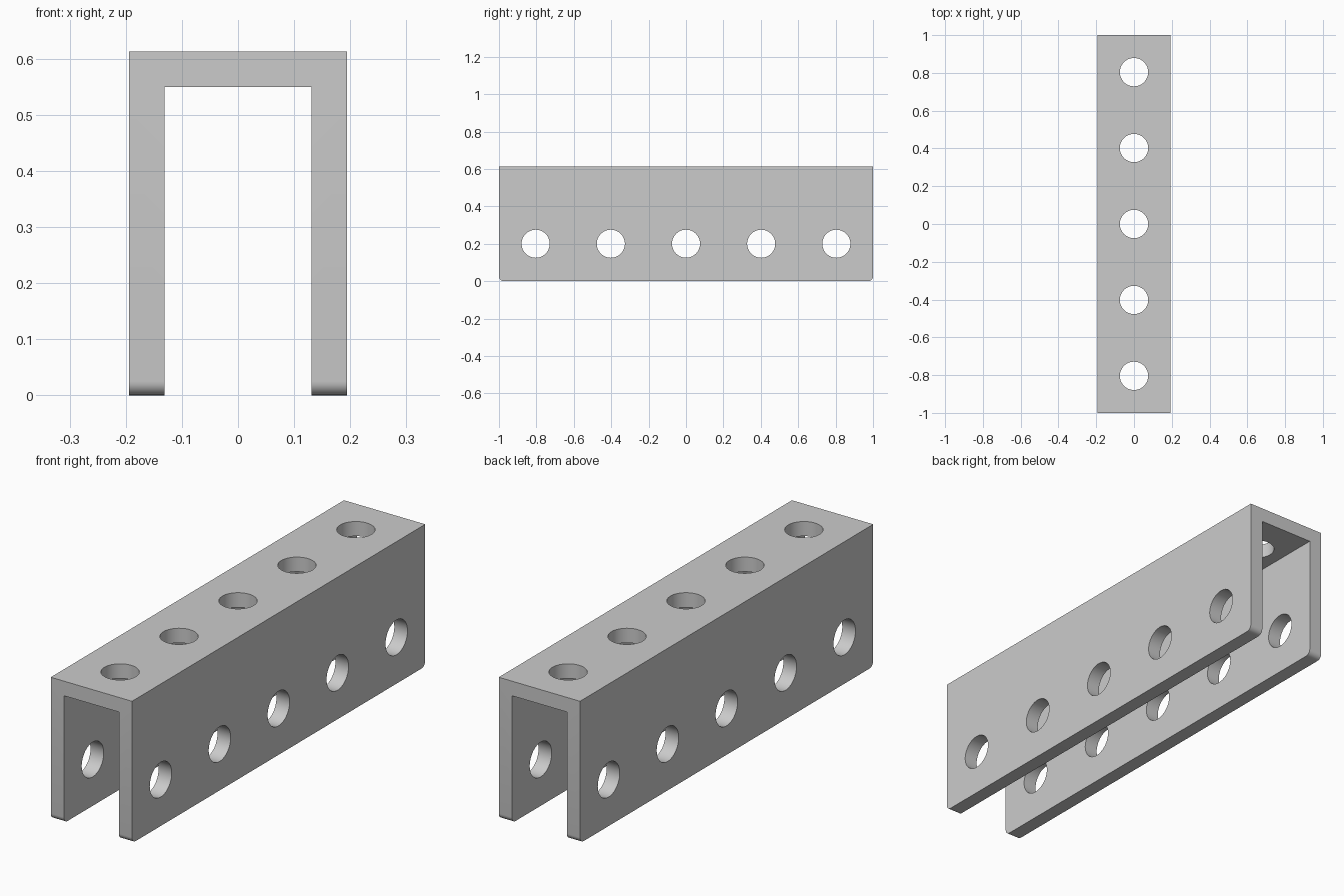
import bpy
import bmesh
from math import pi, radians
from mathutils import Matrix

if "Cube" in bpy.data.objects:
    bpy.data.objects.remove(bpy.data.objects["Cube"])

HALF_W, INNER_W, HEIGHT, INNER_H = 0.194, 0.131, 0.613, 0.55
PITCH, HOLE_R, HOLE_Z = 0.402, 0.075, 0.2

grey = bpy.data.materials.new("plain grey")
grey.use_nodes = True
colour = (0.6, 0.6, 0.6, 1)
grey.diffuse_color = colour
grey.node_tree.nodes["Principled BSDF"].inputs["Base Color"].default_value = colour


def finish(bm, name):
    mesh = bpy.data.meshes.new(name)
    bmesh.ops.recalc_face_normals(bm, faces=bm.faces)
    bm.to_mesh(mesh)
    bm.free()
    mesh.materials.append(grey)
    obj = bpy.data.objects.new(name, mesh)
    bpy.context.collection.objects.link(obj)
    return obj


# U-shaped channel: extruded profile with rounded lower leg corners
half = [(INNER_W, INNER_H), (INNER_W, 0), (HALF_W, 0), (HALF_W, HEIGHT)]
profile = half + [(-x, z) for x, z in reversed(half)]
bm = bmesh.new()
face = bm.faces.new([bm.verts.new((x, -1, z)) for x, z in profile])
ext = bmesh.ops.extrude_face_region(bm, geom=[face])
moved = [v for v in ext["geom"] if isinstance(v, bmesh.types.BMVert)]
bmesh.ops.translate(bm, verts=moved, vec=(0, 2, 0))
corners = [e for e in bm.edges
           if all(v.co.z < 0.001 for v in e.verts)
           and abs(e.verts[0].co.y - e.verts[1].co.y) < 0.001]
bmesh.ops.bevel(bm, geom=corners, offset=0.025, segments=6, profile=0.5,
                affect='EDGES')
channel = finish(bm, "channel")

# Hole cutters: a row through the top and a row across both legs
bm = bmesh.new()
for i in range(-2, 3):
    y = i * PITCH
    for matrix, depth in (
            (Matrix.Translation((0, y, HEIGHT)), 0.3),
            (Matrix.Translation((0, y, HOLE_Z)) @ Matrix.Rotation(pi / 2, 4, 'Y'), 1)):
        bmesh.ops.create_cone(bm, cap_ends=True, segments=48, radius1=HOLE_R,
                              radius2=HOLE_R, depth=depth, matrix=matrix)
cutter = finish(bm, "hole_cutter")
cutter.hide_render = True
cutter.hide_viewport = False

# Cut the holes and keep the result
mod = channel.modifiers.new("holes", 'BOOLEAN')
mod.operation = 'DIFFERENCE'
mod.solver = 'EXACT'
mod.object = cutter
bpy.ops.object.select_all(action='DESELECT')
bpy.context.view_layer.objects.active = channel
channel.select_set(True)
bpy.ops.object.modifier_apply(modifier="holes")
bpy.data.objects.remove(cutter)
bpy.ops.object.shade_smooth_by_angle(angle=radians(30))
